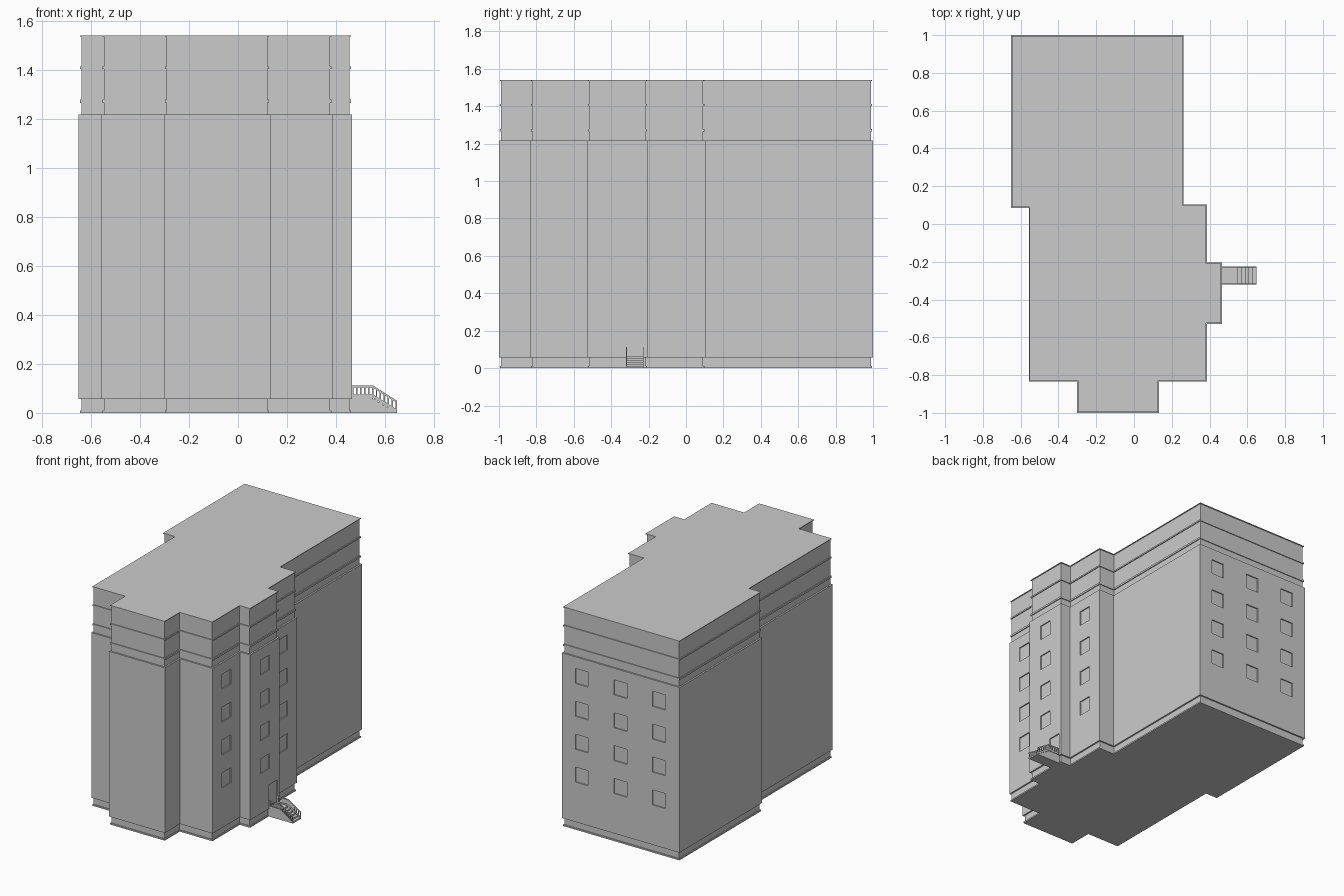
import bpy, bmesh, math
from mathutils import Vector, Matrix

if "Cube" in bpy.data.objects:
    bpy.data.objects.remove(bpy.data.objects["Cube"])

# Stepped floor plan of the tower, counter-clockwise
PLAN = [(-0.65, 1), (-0.65, 0.085), (-0.557, 0.085), (-0.557, -0.833),
        (-0.302, -0.833), (-0.302, -1), (0.132, -1), (0.132, -0.833),
        (0.386, -0.833), (0.386, -0.53), (0.465, -0.53), (0.465, -0.203),
        (0.386, -0.203), (0.386, 0.103), (0.263, 0.103), (0.263, 1)]


def inset_plan(d):
    pts = [Vector(p) for p in PLAN]
    out = []
    for i, p in enumerate(pts):
        a = (p - pts[i - 1]).normalized()
        b = (pts[(i + 1) % len(pts)] - p).normalized()
        out.append(p + d * Vector((-a.y - b.y, a.x + b.x)))
    return out


def make_object(name, bm):
    bmesh.ops.recalc_face_normals(bm, faces=bm.faces)
    me = bpy.data.meshes.new(name)
    bm.to_mesh(me)
    bm.free()
    ob = bpy.data.objects.new(name, me)
    bpy.context.collection.objects.link(ob)
    return ob


def loft(name, profile):
    """Stack plan outlines; profile holds (z, inset) pairs."""
    bm = bmesh.new()
    rings = [[bm.verts.new((p.x, p.y, z)) for p in inset_plan(d)] for z, d in profile]
    n = len(PLAN)
    for lo, hi in zip(rings, rings[1:]):
        for i in range(n):
            j = (i + 1) % n
            bm.faces.new((lo[i], lo[j], hi[j], hi[i]))
    bm.faces.new(rings[0][::-1])
    bm.faces.new(rings[-1])
    return make_object(name, bm)


def add_box(bm, x0, x1, y0, y1, z0, z1):
    m = Matrix.Translation(((x0 + x1) / 2, (y0 + y1) / 2, (z0 + z1) / 2))
    m = m @ Matrix.Diagonal((x1 - x0, y1 - y0, z1 - z0, 1))
    bmesh.ops.create_cube(bm, size=1, matrix=m)


def add_prism(bm, outline, y0, y1):
    """Extrude an x-z outline along y."""
    a = [bm.verts.new((x, y0, z)) for x, z in outline]
    b = [bm.verts.new((x, y1, z)) for x, z in outline]
    bm.faces.new(a)
    bm.faces.new(b[::-1])
    for i in range(len(a)):
        j = (i + 1) % len(a)
        bm.faces.new((a[i], b[i], b[j], a[j]))


WALL, LEDGE = 0.011, 0.005

# Base plinth with a thin foot flange
loft("base_plinth", [(0, LEDGE), (0.01, LEDGE), (0.01, WALL), (0.057, WALL)])

# Main walls
walls = loft("main_walls", [(0.057, 0), (1.217, 0)])

# Upper storeys with thin ledges
profile = [(1.217, WALL)]
for z0, z1 in [(1.265, 1.278), (1.402, 1.412), (1.535, 1.54)]:
    profile += [(z0, WALL), (z0, LEDGE), (z1, LEDGE)]
    if z1 < 1.5:
        profile.append((z1, WALL))
loft("upper_storeys", profile)

# Shallow window and door recesses
D, W = 0.008, 0.05
bm = bmesh.new()
for row in range(4):
    z0 = 1.03 - row * 0.231
    z1 = z0 + 0.105
    for x, y in [(0.386, -0.68), (0.465, -0.366), (0.386, -0.05)]:
        add_box(bm, x - D, x + 0.02, y - W, y + W, z0, z1)
    for x in (0.11, -0.19, -0.49):
        add_box(bm, x - W, x + W, 1 - D, 1.02, z0, z1)
add_box(bm, 0.465 - D, 0.485, -0.32, -0.225, 0.067, 0.225)
cutter = make_object("recess_cutter", bm)
cutter.hide_render = True
mod = walls.modifiers.new("recesses", 'BOOLEAN')
mod.operation, mod.solver, mod.object = 'DIFFERENCE', 'EXACT', cutter
bpy.context.view_layer.objects.active = walls
bpy.ops.object.modifier_apply(modifier=mod.name)
bpy.data.objects.remove(cutter)

# Entrance landing and steps
Y0, Y1, X0, X1, X2, TOP, N = -0.32, -0.226, 0.455, 0.55, 0.648, 0.066, 6
outline = [(X0, 0), (X0, TOP)]
for i in range(N):
    x = X1 + (X2 - X1) * i / (N - 1)
    outline += [(x, TOP * (N - i) / N), (x, TOP * (N - i - 1) / N)]
bm = bmesh.new()
add_prism(bm, outline[:-1] + [(X2, 0)], Y0 + 0.004, Y1 - 0.004)
make_object("entrance_steps", bm)


# Railings: kerb, handrail and balusters on both sides
def slope(x):
    return -max(0, x - X1) * 0.062 / (X2 - X1)


T = 0.005
bm = bmesh.new()
for y in (Y0, Y1 - T):
    for lo, hi in [(0.062, 0.076), (0.103, 0.112)]:
        xs = (0.466, X1, X2)
        add_prism(bm, [(x, lo + slope(x)) for x in xs] +
                  [(x, hi + slope(x)) for x in reversed(xs)], y, y + T)
    for i in range(12):
        x = 0.469 + i * (X2 - 0.003 - 0.469) / 11
        s = slope(x)
        add_box(bm, x - 0.003, x + 0.003, y + 0.0005, y + T - 0.0005, 0.07 + s, 0.107 + s)
make_object("entrance_railings", bm)
